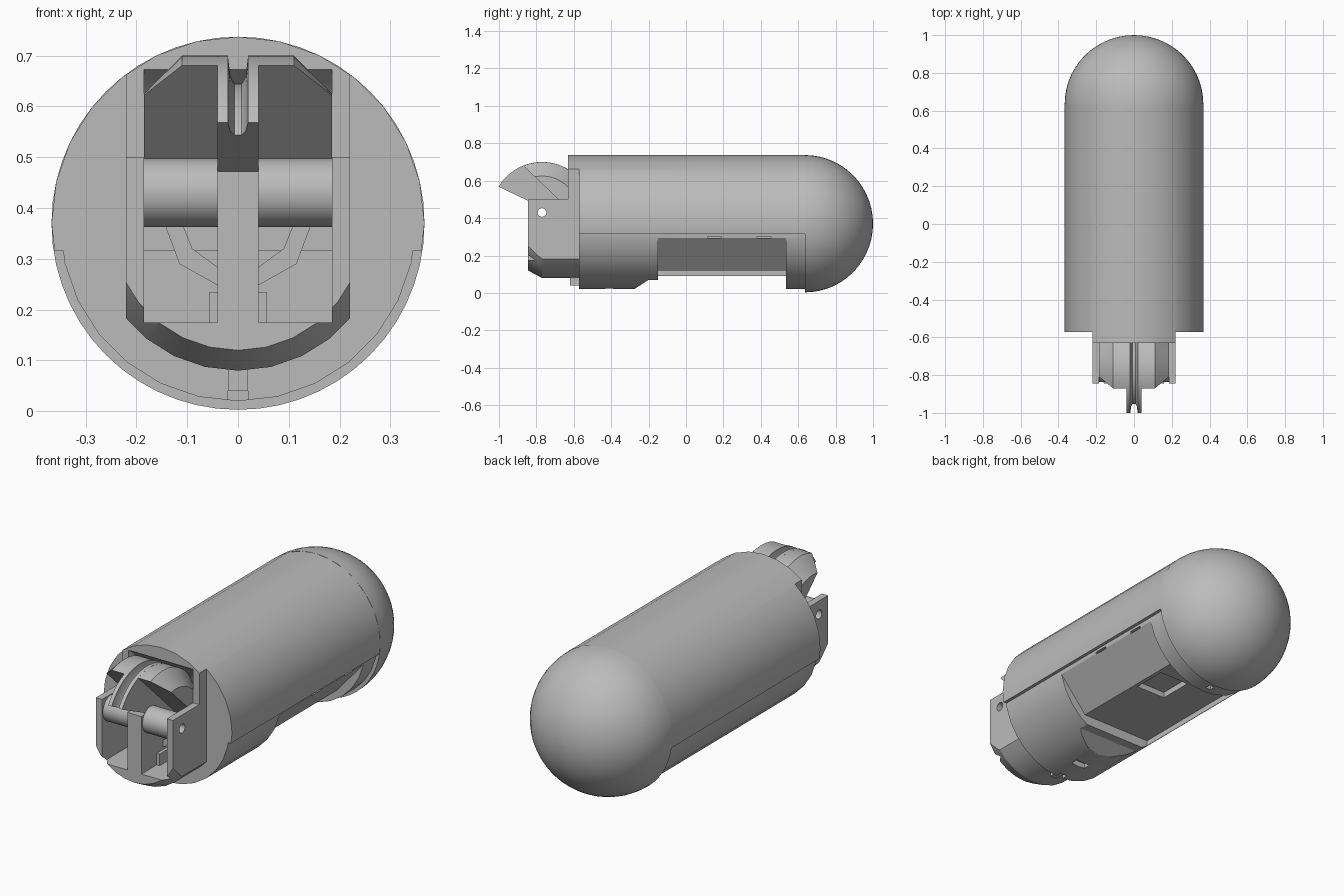
import bpy, bmesh, math
from mathutils import Vector, Matrix

if "Cube" in bpy.data.objects:
    bpy.data.objects.remove(bpy.data.objects["Cube"], do_unlink=True)

grey = bpy.data.materials.new("plain_grey")
grey.use_nodes = True
grey.diffuse_color = (0.5, 0.5, 0.5, 1)
grey.node_tree.nodes["Principled BSDF"].inputs["Base Color"].default_value = (0.5, 0.5, 0.5, 1)

CZ = 0.37                      # height of the body axis
AXLE = Vector((0, -0.77, 0.43))  # centre of the pivot
SIDES = 28


def make(name, bm):
    bmesh.ops.remove_doubles(bm, verts=bm.verts, dist=1e-5)
    bmesh.ops.recalc_face_normals(bm, faces=bm.faces)
    mesh = bpy.data.meshes.new(name)
    bm.to_mesh(mesh)
    bm.free()
    mesh.materials.append(grey)
    ob = bpy.data.objects.new(name, mesh)
    bpy.context.collection.objects.link(ob)
    return ob


def box(name, x, y, z):
    bm = bmesh.new()
    bmesh.ops.create_cube(bm, size=1)
    for v in bm.verts:
        v.co = [r[0] + (c + 0.5) * (r[1] - r[0]) for c, r in zip(v.co, (x, y, z))]
    return make(name, bm)


def prism(name, pts, axis, a, b):
    """Extrude a 2D outline along x (pts are y, z) or along y (pts are x, z)."""
    bm = bmesh.new()
    put = (lambda p, t: (t, p[0], p[1])) if axis == "x" else (lambda p, t: (p[0], t, p[1]))
    face = bm.faces.new([bm.verts.new(put(p, a)) for p in pts])
    out = bmesh.ops.extrude_face_region(bm, geom=[face])["geom"]
    move = Vector(put((0, 0), b - a))
    bmesh.ops.translate(bm, vec=move, verts=[g for g in out if isinstance(g, bmesh.types.BMVert)])
    return make(name, bm)


def lathe(name, profile, axis, centre, sides):
    """Turn (distance along axis, radius) points around the x or y axis."""
    bm = bmesh.new()
    rings = []
    for t, r in profile:
        ring = []
        for i in range(sides):
            a = math.tau * i / sides
            u, w = r * math.sin(a), r * math.cos(a)
            co = (t, u, w) if axis == "x" else (u, t, w)
            ring.append(bm.verts.new(Vector(co) + Vector(centre)))
        rings.append(ring)
    for p, q in zip(rings, rings[1:]):
        for i in range(sides):
            j = (i + 1) % sides
            bm.faces.new((p[i], p[j], q[j], q[i]))
    bm.faces.new(rings[0])
    bm.faces.new(rings[-1])
    return make(name, bm)


def cut(ob, *cutters):
    for c in cutters:
        mod = ob.modifiers.new("cut", "BOOLEAN")
        mod.operation, mod.solver, mod.object = "DIFFERENCE", "EXACT", c
        deps = bpy.context.evaluated_depsgraph_get()
        mesh = bpy.data.meshes.new_from_object(ob.evaluated_get(deps))
        ob.modifiers.clear()
        ob.data = mesh
    for c in cutters:
        bpy.data.objects.remove(c, do_unlink=True)


def trim(ob, point, normal):
    """Remove everything on the normal side of a plane and cap the opening."""
    bm = bmesh.new()
    bm.from_mesh(ob.data)
    res = bmesh.ops.bisect_plane(bm, geom=bm.verts[:] + bm.edges[:] + bm.faces[:],
                                 plane_co=point, plane_no=normal, clear_outer=True)
    edges = [g for g in res["geom_cut"] if isinstance(g, bmesh.types.BMEdge)]
    bmesh.ops.holes_fill(bm, edges=edges)
    bmesh.ops.recalc_face_normals(bm, faces=bm.faces)
    bm.to_mesh(ob.data)
    bm.free()


def cavity():
    """Cutters for the wheel well, the two lower pockets and the gap above the web."""
    well = lathe("well", [(-0.185, 0.28), (0.185, 0.28)], "x", AXLE, 48)
    trim(well, (0, 0, 0.471), (0, 0, -1))
    pockets = [box("pocket", (min(s * 0.04, s * 0.185), max(s * 0.04, s * 0.185)),
                   (-0.95, -0.57), (0.175, 0.52)) for s in (-1, 1)]
    return [well] + pockets


def bore():
    return lathe("bore", [(-0.4, 0.023), (0.4, 0.023)], "x", AXLE, 24)


# Main cylinder, stepped back at both sides of the front
body = lathe("upper_body", [(-0.63, 0.367), (0.636, 0.367)], "y", (0, 0, CZ), SIDES)
trim(body, (0, 0, 0.315), (0, 0, -1))
cut(body, box("c", (0.22, 0.5), (-0.8, -0.573), (0, 1)),
    box("c", (-0.5, -0.22), (-0.8, -0.573), (0, 1)), *cavity())

# Rounded tail
steps = 14
dome_profile = [(0.636 + 0.364 * math.sin(a), 0.367 * math.cos(a))
                for a in (math.pi / 2 * i / steps for i in range(steps))]
dome_profile.append((1.0, 0.001))
dome = lathe("rounded_tail", dome_profile, "y", (0, 0, CZ), SIDES * 2)

# Lower shell with the open bay on one side
shell = lathe("lower_shell", [(-0.573, 0.35), (0.64, 0.35)], "y", (0, 0, CZ), SIDES)
trim(shell, (0, 0, 0.316), (0, 0, 1))
bay = prism("bay", [(-0.21, -0.1), (-0.21, 0.12), (0.19, 0.12), (0.385, 0.345), (0.5, 0.345), (0.5, -0.1)],
            "y", -0.15, 0.535)
ramp = prism("ramp", [(-0.28, 0.018), (-0.2, 0.07), (-0.14, 0.07), (-0.14, -0.05), (-0.28, -0.05)],
             "x", -0.5, 0.5)
cutters = [bay, ramp,
           box("recess", (0, 0.17), (0.23, 0.41), (0.05, 0.15)),
           box("notch", (-0.02, 0.02), (-0.6, -0.54), (-0.05, 0.06)),
           box("latch_slot", (-0.04, 0.04), (-0.43, -0.39), (-0.05, 0.05)),
           box("pin_hole", (-0.015, 0.015), (0.57, 0.6), (-0.05, 0.06))]
cutters += [box("slot", (0.3, 0.4), (y, y + 0.075), (0.293, 0.303)) for y in (0.115, 0.38)]
cut(shell, *cutters)

# Front bracket with chamfered nose, cheeks and a central web
bracket = lathe("front_bracket", [(-0.845, 0.25), (-0.77, 0.29), (-0.5, 0.29)], "y", (0, 0, CZ), SIDES)
# side blocks rise straight up beside the pivot
trim(bracket, (0, 0, 0.36), (0, 0, 1))
trim(bracket, (0.22, 0, 0), (1, 0, 0))
trim(bracket, (-0.22, 0, 0), (-1, 0, 0))
cut(bracket, *cavity(), bore())
for s, side in ((1, "left"), (-1, "right")):
    x0, x1 = sorted((s * 0.185, s * 0.22))
    arm = box(side + "_bracket_arm", (x0, x1), (-0.845, -0.6), (0.36, 0.5))
    cut(arm, bore())
    # Pivot sleeve
    sleeve = lathe(side + "_pivot_sleeve", [(s * 0.04, 0.067), (s * 0.19, 0.067)], "x", AXLE, 32)
    cut(sleeve, bore())
    # Wheel flank, chamfered outward and sliced at a slant
    flank = lathe(side + "_wheel_flank", [(s * 0.038, 0.27), (s * 0.11, 0.27), (s * 0.185, 0.195),
                                          (s * 0.185, 0.06), (s * 0.038, 0.06)], "x", AXLE, 48)
    cut(flank, lathe("c", [(-0.3, 0.067), (0.3, 0.067)], "x", AXLE, 32))
    trim(flank, (0, -0.87, 0.68), (0, -0.69, -0.72))
    # Bent gusset and floor block at the back of the pocket
    prism(side + "_gusset", [(s * 0.035, 0.245), (s * 0.115, 0.29), (s * 0.145, 0.37), (s * 0.11, 0.37),
                             (s * 0.09, 0.32), (s * 0.035, 0.28)], "y", -0.67, -0.56)
    fx = sorted((s * 0.035, s * 0.057))
    box(side + "_floor_block", fx, (-0.72, -0.56), (0.17, 0.235))

# Web across the middle
web = box("central_web", (-0.04, 0.04), (-0.845, -0.56), (0.3, 0.472))
cut(web, bore())

# Grooved wheel sector
wheel = lathe("grooved_wheel", [(-0.04, 0.02), (-0.04, 0.27), (-0.02, 0.27), (-0.015, 0.23), (-0.007, 0.215),
                                (0.007, 0.215), (0.015, 0.23), (0.02, 0.27), (0.04, 0.27), (0.04, 0.02)],
              "x", AXLE, 64)
trim(wheel, (0, -1.0, 0.567), (0, -0.43, -0.9))

# Small tab under the bracket
box("bottom_tab", (-0.02, 0.02), (-0.62, -0.55), (0.04, 0.085))

# Smooth the round parts, keep real edges crisp
bpy.ops.object.select_all(action="DESELECT")
for ob in bpy.context.collection.objects:
    if ob.type == "MESH":
        ob.select_set(True)
        bpy.context.view_layer.objects.active = ob
bpy.ops.object.shade_smooth_by_angle(angle=math.radians(25))
